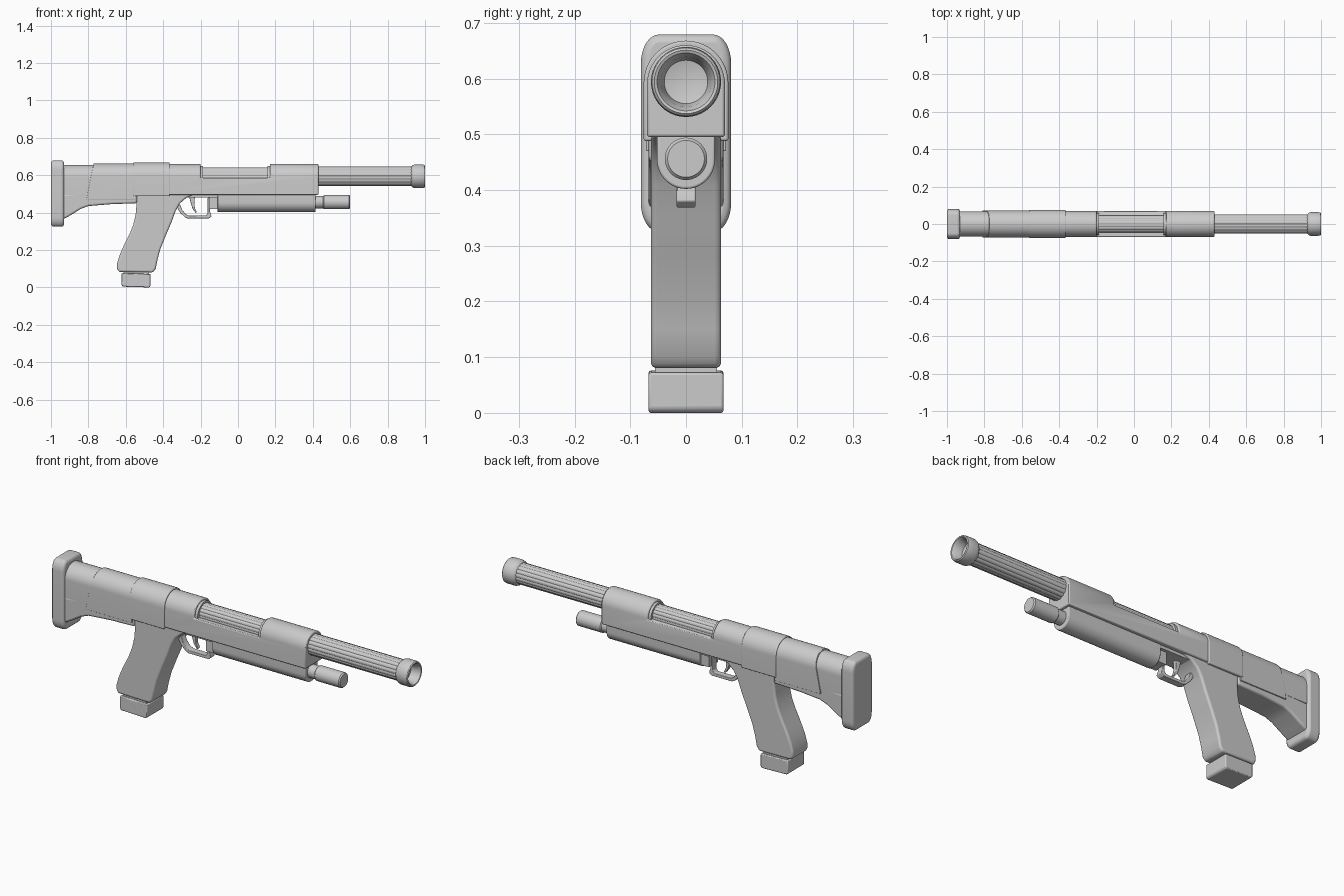
import bpy, bmesh
from math import sin, cos, pi

if "Cube" in bpy.data.objects:
    bpy.data.objects.remove(bpy.data.objects["Cube"])


def finish(name, bm, bevel=0.0, segs=3):
    bmesh.ops.recalc_face_normals(bm, faces=bm.faces)
    me = bpy.data.meshes.new(name)
    bm.to_mesh(me)
    bm.free()
    ob = bpy.data.objects.new(name, me)
    bpy.context.collection.objects.link(ob)
    bpy.ops.object.select_all(action='DESELECT')
    ob.select_set(True)
    bpy.context.view_layer.objects.active = ob
    bpy.ops.object.shade_smooth_by_angle(angle=0.6)
    if bevel:
        m = ob.modifiers.new("edge_bevel", 'BEVEL')
        m.width, m.segments, m.limit_method, m.angle_limit = bevel, segs, 'ANGLE', 0.7
    return ob


def prism(name, ring_a, ring_b, bevel=0.0, segs=3):
    """Solid between two matching outlines."""
    bm = bmesh.new()
    a = [bm.verts.new(p) for p in ring_a]
    b = [bm.verts.new(p) for p in ring_b]
    bm.faces.new(a)
    bm.faces.new(b)
    n = len(a)
    for i in range(n):
        j = (i + 1) % n
        bm.faces.new((a[i], a[j], b[j], b[i]))
    return finish(name, bm, bevel, segs)


def along_x(name, section, x0, x1, bevel=0.0, slant=0.0):
    return prism(name, [(x0 + slant * (z - 0.5), y, z) for y, z in section],
                 [(x1, y, z) for y, z in section], bevel)


def across_y(name, profile, half, bevel=0.0, segs=3):
    return prism(name, [(x, -half, z) for x, z in profile],
                 [(x, half, z) for x, z in profile], bevel, segs)


def arch(half, flat, crown, n=24):
    """Outline with a flat side at z=flat and a round side at z=crown."""
    s = 1 if crown > flat else -1
    zc = crown - s * half
    return [(half, flat)] + [(half * cos(pi * i / n), zc + s * half * sin(pi * i / n))
                             for i in range(n + 1)] + [(-half, flat)]


def lathe(name, profile, zc, n=40):
    """Closed turning around the x axis; the end points lie on the axis."""
    bm = bmesh.new()
    rings = []
    for x, r in profile:
        if r == 0:
            rings.append([bm.verts.new((x, 0, zc))] * n)
        else:
            rings.append([bm.verts.new((x, r * cos(2 * pi * i / n), zc + r * sin(2 * pi * i / n)))
                          for i in range(n)])
    for p, q in zip(rings, rings[1:]):
        for i in range(n):
            j = (i + 1) % n
            bm.faces.new(list(dict.fromkeys((p[i], p[j], q[j], q[i]))))
    return finish(name, bm)


# Butt plate with elliptical corners
butt = []
for k, (sy, sz) in enumerate([(1, 1), (-1, 1), (-1, -1), (1, -1)]):
    for i in range(9):
        t = pi / 2 * (k + i / 8)
        butt.append((sy * 0.049 + 0.032 * cos(t), 0.502 + sz * 0.125 + 0.052 * sin(t)))
along_x("butt_plate", butt, -1.0, -0.93, 0.014)

# Stock: inner tube, slanted shell and lower brace
along_x("stock_tube", arch(0.068, 0.495, 0.655), -0.95, -0.55)
along_x("stock_shell", arch(0.072, 0.47, 0.662), -0.805, -0.55, 0.002, slant=0.2)
across_y("stock_brace", [(-0.94, 0.362), (-0.9, 0.383), (-0.84, 0.42), (-0.8, 0.435),
                         (-0.68, 0.445), (-0.54, 0.45), (-0.54, 0.51), (-0.8, 0.51),
                         (-0.94, 0.497)], 0.067, 0.01)

# Receiver collar and main body with a window cut through the top
along_x("receiver_collar", arch(0.076, 0.488, 0.668), -0.56, -0.365, 0.004)
body = along_x("receiver_body", arch(0.07, 0.495, 0.66), -0.4, 0.43)
cutter = across_y("window_cutter", [(-0.2, 0.585), (0.17, 0.585), (0.17, 0.75), (-0.2, 0.75)], 0.2)
cut = body.modifiers.new("window", 'BOOLEAN')
cut.operation, cut.object, cut.solver = 'DIFFERENCE', cutter, 'EXACT'
bpy.context.view_layer.objects.active = body
bpy.ops.object.modifier_apply(modifier=cut.name)
bpy.data.objects.remove(cutter)
edge = body.modifiers.new("edge_bevel", 'BEVEL')
edge.width, edge.segments, edge.limit_method, edge.angle_limit = 0.005, 2, 'ANGLE', 0.7

# Raised lips at both ends of the window
for label, x in (("rear", -0.195), ("front", 0.165)):
    lip = [(y, z) for y, z in arch(0.06, 0.57, 0.65)]
    along_x(f"window_lip_{label}", lip, x - 0.008, x + 0.008)

# Fluted barrel and hollow muzzle
N = 48
flutes = []
for i in range(N):
    r = 0.052 if i % 3 else 0.049
    flutes.append((r * cos(2 * pi * i / N), 0.595 + r * sin(2 * pi * i / N)))
along_x("bolt", [(y * 0.9, 0.595 + (z - 0.595) * 0.9) for y, z in flutes], -0.22, 0.19)
along_x("barrel", flutes, 0.4, 0.935)
lathe("muzzle", [(0.9, 0), (0.925, 0.05), (0.935, 0.06), (0.945, 0.063), (0.985, 0.063),
                 (0.996, 0.061), (1.0, 0.057), (0.998, 0.052), (0.985, 0.045),
                 (0.95, 0.039), (0.94, 0)], 0.594)

# Lower fore-end and tube
along_x("fore_end", arch(0.052, 0.498, 0.402), -0.11, 0.415, 0.004)
lathe("lower_tube", [(0.38, 0), (0.38, 0.033), (0.455, 0.033), (0.46, 0.038), (0.594, 0.038),
                     (0.6, 0.033), (0.6, 0)], 0.456)

# Grip and magazine base
across_y("grip", [(-0.545, 0.5), (-0.543, 0.44), (-0.547, 0.39), (-0.56, 0.335), (-0.58, 0.285),
                  (-0.61, 0.225), (-0.632, 0.175), (-0.646, 0.13), (-0.648, 0.105),
                  (-0.638, 0.083), (-0.455, 0.08), (-0.44, 0.1), (-0.43, 0.15), (-0.415, 0.205),
                  (-0.385, 0.28), (-0.355, 0.35), (-0.333, 0.41), (-0.31, 0.45),
                  (-0.275, 0.48), (-0.23, 0.5)], 0.063, 0.018, 4)
across_y("magazine_base", [(-0.622, 0.012), (-0.615, 0.004), (-0.475, 0.0), (-0.467, 0.008),
                           (-0.467, 0.072), (-0.622, 0.076)], 0.067, 0.004, 2)
across_y("magazine", [(-0.612, 0.06), (-0.477, 0.06), (-0.477, 0.1), (-0.612, 0.1)], 0.056)

# Trigger guard, trigger and mounting block
across_y("trigger_guard", [(-0.33, 0.435), (-0.31, 0.4), (-0.285, 0.376), (-0.27, 0.369),
                           (-0.155, 0.369), (-0.142, 0.38), (-0.145, 0.395), (-0.15, 0.405),
                           (-0.15, 0.48), (-0.162, 0.48), (-0.162, 0.395), (-0.172, 0.384),
                           (-0.262, 0.384), (-0.28, 0.392), (-0.298, 0.415), (-0.31, 0.445)],
         0.017, 0.002, 2)
across_y("trigger", [(-0.262, 0.49), (-0.252, 0.45), (-0.243, 0.42), (-0.226, 0.398),
                     (-0.22, 0.402), (-0.231, 0.425), (-0.233, 0.455), (-0.23, 0.49)],
         0.01, 0.002, 2)
across_y("guard_block", [(-0.155, 0.418), (-0.1, 0.418), (-0.1, 0.498), (-0.155, 0.498)], 0.035)
across_y("trigger_housing", [(-0.3, 0.48), (-0.1, 0.48), (-0.1, 0.51), (-0.3, 0.51)], 0.05)
